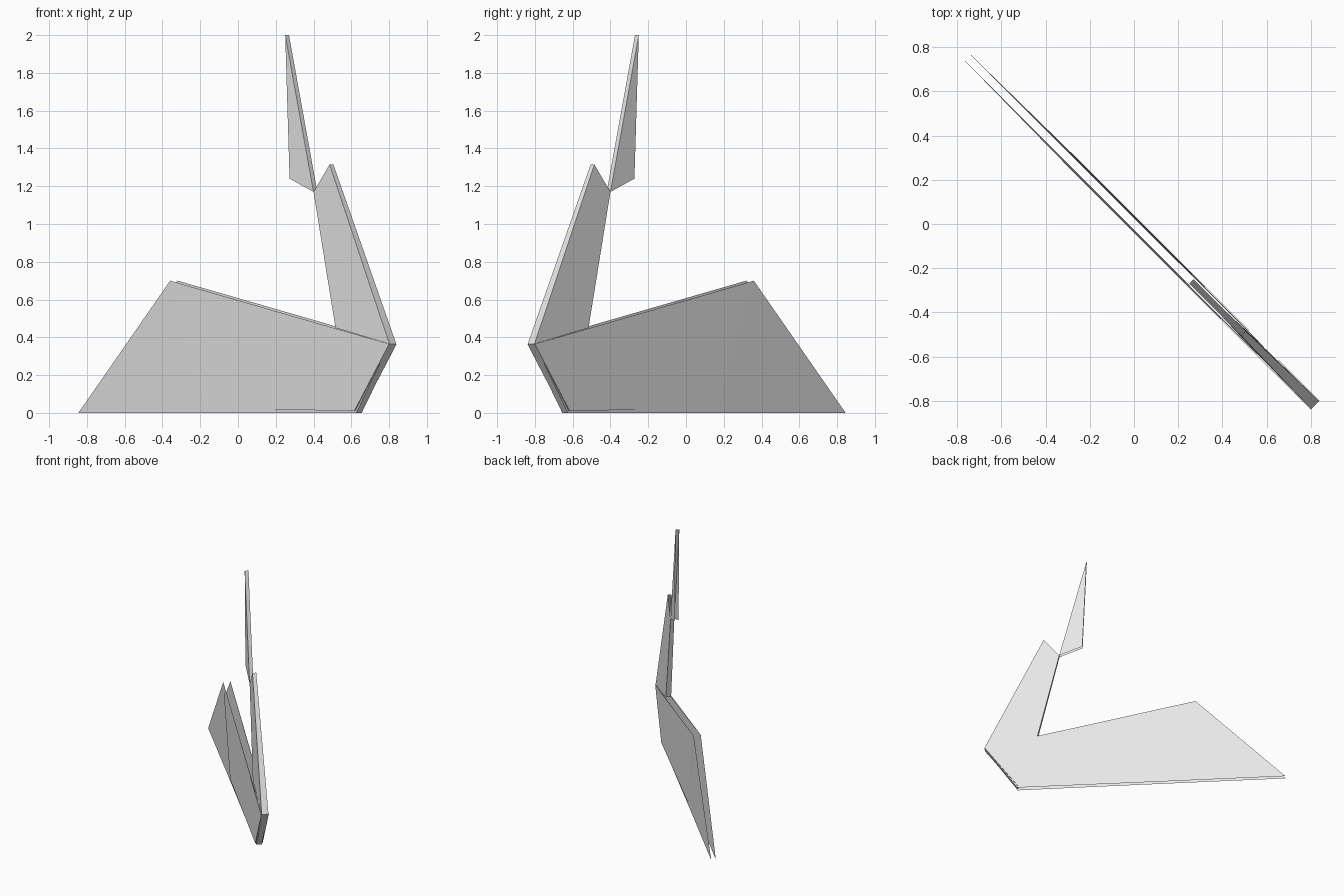
import bpy

cube = bpy.data.objects.get("Cube")
if cube:
    bpy.data.objects.remove(cube, do_unlink=True)

paper = bpy.data.materials.new("white_paper")
paper.use_nodes = True
colour = (0.8, 0.8, 0.8, 1)
paper.diffuse_color = colour
paper.node_tree.nodes["Principled BSDF"].inputs["Base Color"].default_value = colour


def place(point, side):
    """Put (along, height, half gap) on one side of the diagonal fold plane."""
    t, z, w = point
    return (t + side * w, -t + side * w, z)


def folded_sheet(name, outline, folds=()):
    """Two facing paper layers, joined along the outline edges listed in folds."""
    n = len(outline)
    verts = [place(p, side) for side in (-1, 1) for p in outline]
    faces = [tuple(range(n)), tuple(reversed(range(n, 2 * n)))]
    for i in folds:
        j = (i + 1) % n
        faces.append((j, i, i + n, j + n))
    mesh = bpy.data.meshes.new(name)
    mesh.from_pydata(verts, [], faces)
    mesh.materials.append(paper)
    bpy.context.collection.objects.link(bpy.data.objects.new(name, mesh))


# Key fold corners shared by neighbouring parts
back_peak = (-0.34, 0.70, 0.019)
chest = (0.82, 0.365, 0.02)
keel_front = (0.635, 0.01, 0.02)
throat = (0.41, 1.17, 0.01)

# Inner body layers: tail triangle, then the sheet running under the wings
folded_sheet("tail", [(-0.8325, 0, 0.0125), (-0.15, 0, 0.0125), back_peak])
folded_sheet("inner_body", [(-0.15, 0, 0.0125), (0.64, 0, 0.015),
                            (0.815, 0.36, 0.015), back_peak], folds=[1])

# Outer wing flaps, closed along the chest
folded_sheet("wings", [(-0.15, 0.025, 0.0155), keel_front, chest,
                       (-0.34, 0.70, 0.02)], folds=[1])

# Neck, creased along its outer and inner edges
folded_sheet("neck", [(0.53, 0.45, 0.014), (0.82, 0.365, 0.018),
                      (0.495, 1.315, 0.01), throat], folds=[1, 3])

# Pointed head, creased along its spine
folded_sheet("head", [throat, (0.26, 2.0, 0.01), (0.283, 1.24, 0.01)], folds=[0])
